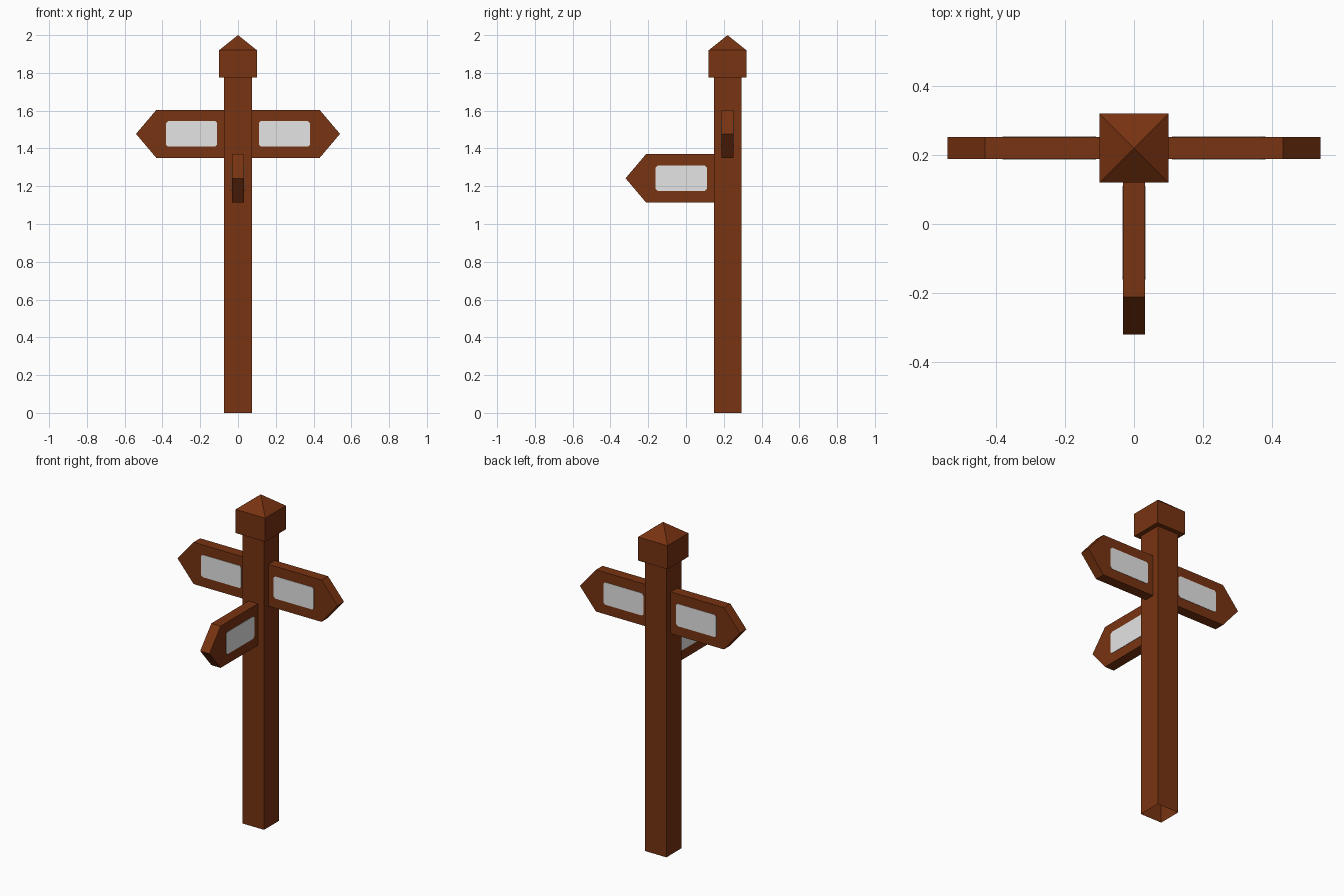
import bpy, bmesh, math
from mathutils import Matrix, Vector

if "Cube" in bpy.data.objects:
    bpy.data.objects.remove(bpy.data.objects["Cube"])

POST_Y = 0.22


def material(name, colour):
    m = bpy.data.materials.new(name)
    m.diffuse_color = (*colour, 1)
    m.use_nodes = True
    m.node_tree.nodes["Principled BSDF"].inputs["Base Color"].default_value = m.diffuse_color
    return m


wood = material("brown wood", (0.188, 0.033, 0.0056))
panel = material("pale grey panel", (0.78, 0.78, 0.78))


def finish(name, bm, mat):
    bmesh.ops.recalc_face_normals(bm, faces=bm.faces)
    mesh = bpy.data.meshes.new(name)
    bm.to_mesh(mesh)
    bm.free()
    mesh.materials.append(mat)
    ob = bpy.data.objects.new(name, mesh)
    bpy.context.collection.objects.link(ob)
    return ob


def box(half, z0, z1):
    bm = bmesh.new()
    bmesh.ops.create_cube(bm, size=1, matrix=Matrix.Translation((0, POST_Y, (z0 + z1) / 2))
                          @ Matrix.Diagonal((half * 2, half * 2, z1 - z0, 1)))
    return bm


def slab(name, profile, thick, angle, z, mat):
    """Extrude a (distance from post, height) outline and swing it round the post."""
    bm = bmesh.new()
    face = bm.faces.new([bm.verts.new((u, -thick / 2, h)) for u, h in profile])
    ext = bmesh.ops.extrude_face_region(bm, geom=[face], use_keep_orig=True)
    verts = [v for v in ext["geom"] if isinstance(v, bmesh.types.BMVert)]
    bmesh.ops.translate(bm, verts=verts, vec=(0, thick, 0))
    bm.transform(Matrix.Translation((0, POST_Y, z)) @ Matrix.Rotation(angle, 4, "Z"))
    return finish(name, bm, mat)


# Post, open at the bottom
bm = box(0.073, 0, 1.776)
bm.normal_update()
bmesh.ops.delete(bm, geom=[f for f in bm.faces if f.normal.z < -0.9], context="FACES_ONLY")
mesh_post = finish("post", bm, wood)

# Cap: block whose top face is poked up into a pyramid
bm = box(0.1, 1.776, 1.92)
bm.normal_update()
top = [f for f in bm.faces if f.normal.z > 0.9]
apex = bmesh.ops.poke(bm, faces=top)["verts"][0]
apex.co.z = 2.0
finish("post_cap", bm, wood)

# Pointed sign boards, each with a corner-clipped panel on both sides
H, T = 0.1275, 0.063
board = [(0.07, -H), (0.432, -H), (0.54, 0), (0.432, H), (0.07, H)]
a, b, h, c = 0.11, 0.381, 0.068, 0.011
plate = [(a + c, -h), (b - c, -h), (b, -h + c), (b, h - c),
         (b - c, h), (a + c, h), (a, h - c), (a, -h + c)]
for side, angle, z in (("right", 0, 1.477), ("left", math.pi, 1.477),
                       ("front", -math.pi / 2, 1.242)):
    slab(side + "_sign", board, T, angle, z, wood)
    for n, s in (("a", -1), ("b", 1)):
        ob = slab(f"{side}_panel_{n}", plate, 0.004, angle, z, panel)
        ob.data.transform(Matrix.Translation(
            Matrix.Rotation(angle, 3, "Z") @ Vector((0, s * T / 2, 0))))
